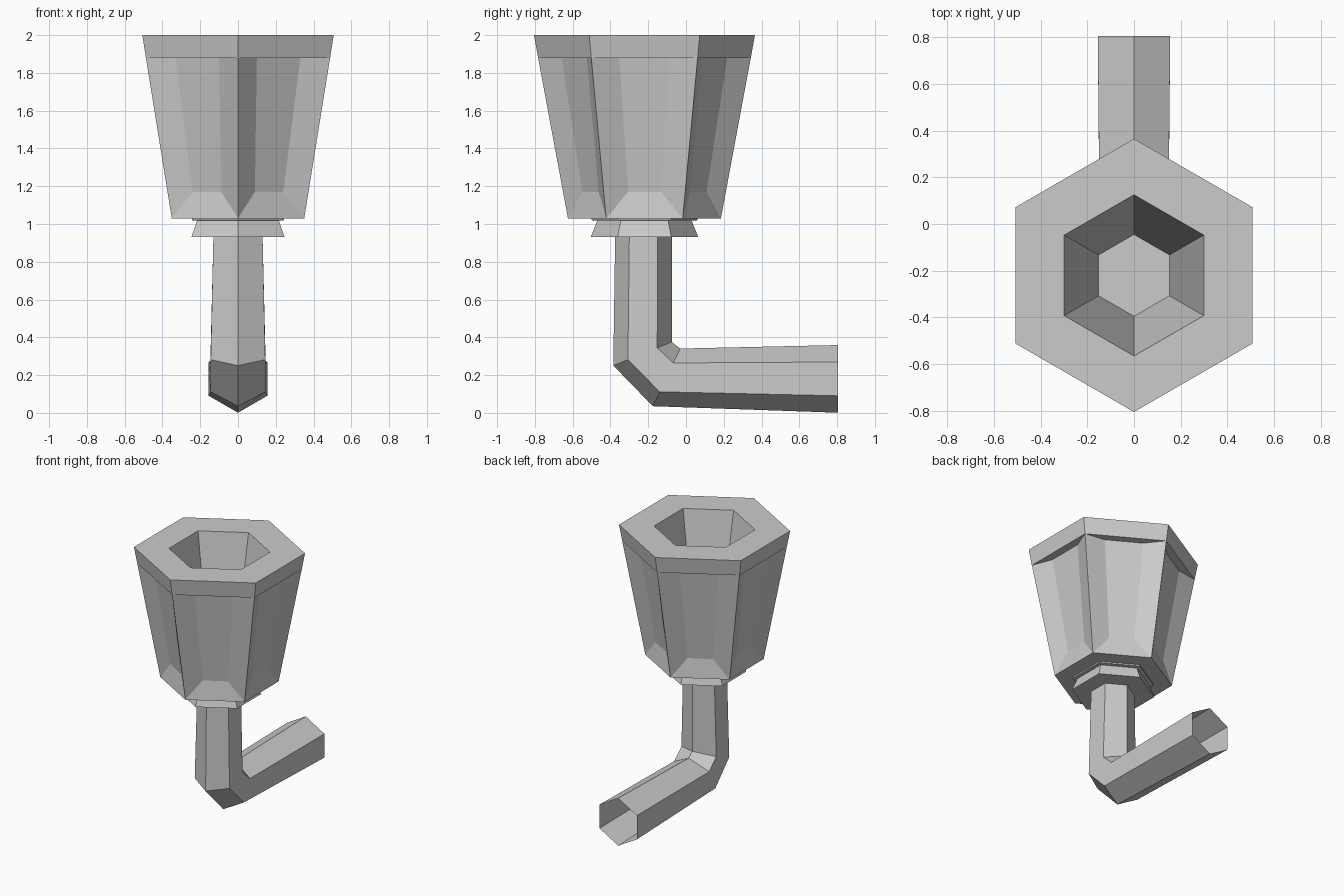
import bpy, bmesh
from math import sin, cos, pi
from mathutils import Vector

if "Cube" in bpy.data.objects:
    bpy.data.objects.remove(bpy.data.objects["Cube"])

CY = -0.22  # bowl axis


def finish(bm, name):
    bmesh.ops.recalc_face_normals(bm, faces=bm.faces)
    me = bpy.data.meshes.new(name)
    bm.to_mesh(me)
    bm.free()
    ob = bpy.data.objects.new(name, me)
    bpy.context.collection.objects.link(ob)
    return ob


def hex_ring(bm, center, up, r):
    # hexagon with two corners along +-up and flats facing +-x
    c, u = Vector(center), Vector(up).normalized()
    return [bm.verts.new(c + u * r * cos(i * pi / 3) + Vector((1, 0, 0)) * r * sin(i * pi / 3))
            for i in range(6)]


def level_ring(bm, z, r):
    return hex_ring(bm, (0, CY, z), (0, 1, 0), r)


def bridge(bm, a, b):
    for i in range(6):
        j = (i + 1) % 6
        bm.faces.new((a[i], a[j], b[j], b[i]))


# bowl: rim, recessed side panels, tapered hollow
bm = bmesh.new()
top = level_ring(bm, 2.0, 0.585)
rim = level_ring(bm, 1.88, 0.563)
base = level_ring(bm, 1.03, 0.405)
mouth = level_ring(bm, 2.0, 0.345)
floor = level_ring(bm, 1.12, 0.175)
bridge(bm, top, rim)
bridge(bm, top, mouth)
bridge(bm, mouth, floor)
bm.faces.new(floor)
bm.faces.new(base)


def panel_pair(i, z, r, depth, half):
    a = (i + 0.5) * pi / 3
    n, t = Vector((sin(a), cos(a), 0)), Vector((cos(a), -sin(a), 0))
    c = Vector((0, CY, z)) + n * (r * cos(pi / 6) - depth)
    return bm.verts.new(c - t * half), bm.verts.new(c + t * half)


for i in range(6):
    j = (i + 1) % 6
    ta, tb = panel_pair(i, 1.88, 0.563, 0.058, 0.133)
    ba, bb = panel_pair(i, 1.17, 0.431, 0.044, 0.087)
    bm.faces.new((ta, tb, bb, ba))
    bm.faces.new((rim[i], rim[j], tb, ta))
    bm.faces.new((ba, bb, base[j], base[i]))
    bm.faces.new((rim[i], ta, ba, base[i]))
    bm.faces.new((tb, rim[j], base[j], bb))
finish(bm, "bowl")

# collar under the bowl
bm = bmesh.new()
rings = [level_ring(bm, z, r) for z, r in
         ((1.03, 0.28), (1.02, 0.28), (1.018, 0.25), (0.93, 0.285))]
for a, b in zip(rings, rings[1:]):
    bridge(bm, a, b)
bm.faces.new(rings[0])
bm.faces.new(rings[-1])
finish(bm, "collar")

# bent hexagonal stem, open at the mouth end: (y, z), cross direction (y, z), radius
bm = bmesh.new()
sections = [((-0.225, 0.94), (1, 0), 0.15),
            ((-0.23, 0.313), (0.31, 0.125), 0.167),
            ((-0.103, 0.188), (0.145, 0.305), 0.169),
            ((0.805, 0.18), (0, 1), 0.179)]
rings = [hex_ring(bm, (0, *c), (0, *u), r) for c, u, r in sections]
for a, b in zip(rings, rings[1:]):
    bridge(bm, a, b)
finish(bm, "stem")
